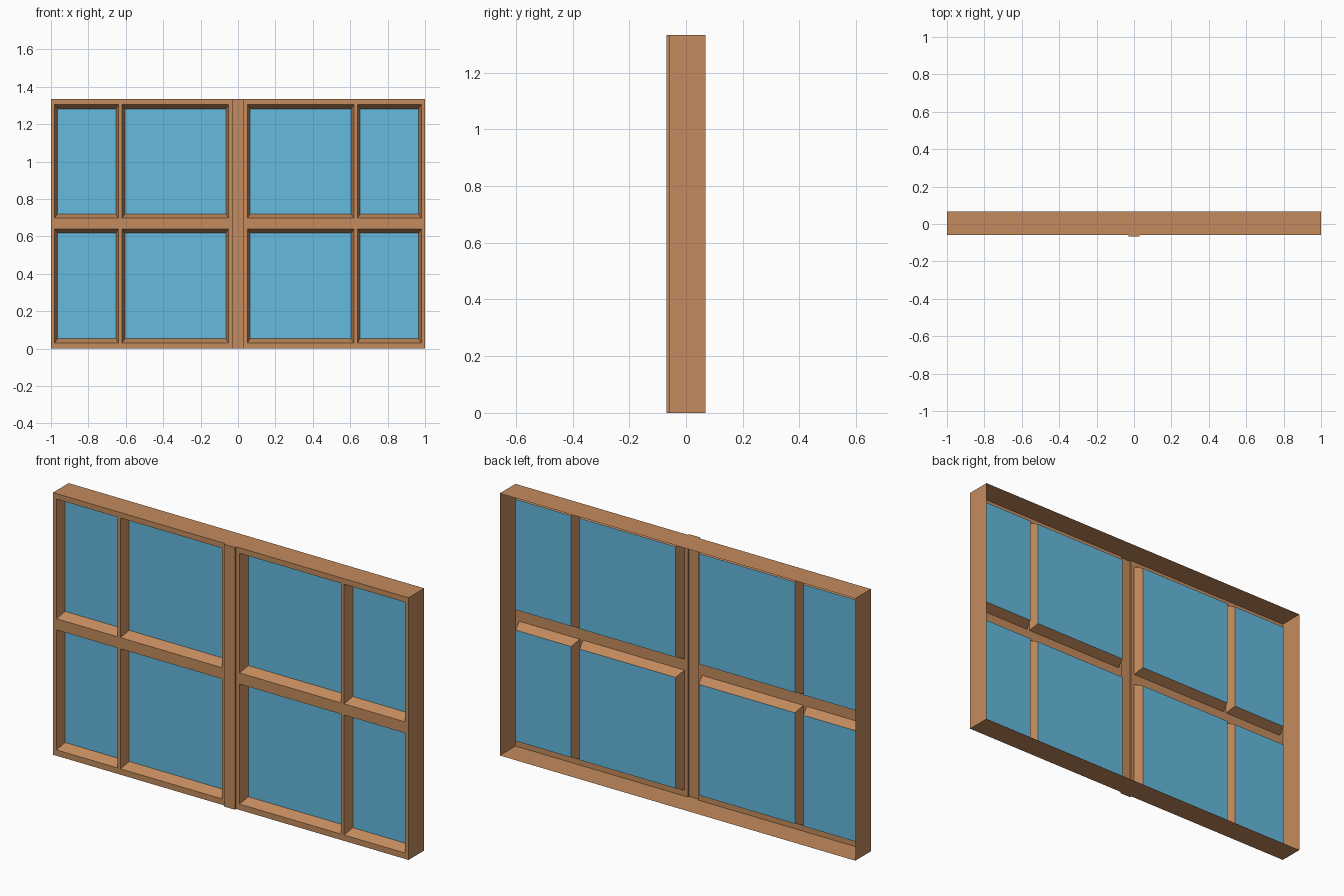
import bpy, bmesh

if "Cube" in bpy.data.objects:
    bpy.data.objects.remove(bpy.data.objects["Cube"])

W, H = 1.0, 1.333                 # half width, height
YF, YB, YG, YP = -0.058, 0.068, -0.01, -0.068   # front sheet, back edge, glass, post face
DX, DZ = 0.015, 0.023             # bevel insets towards the glass


def material(name, rgb):
    m = bpy.data.materials.new(name)
    m.diffuse_color = (*rgb, 1)
    m.use_nodes = True
    m.node_tree.nodes["Principled BSDF"].inputs["Base Color"].default_value = m.diffuse_color
    return m


wood = material("wood", (0.55, 0.26, 0.11))
glass = material("glass", (0.13, 0.49, 0.73))


def make_object(name, quads, mat):
    bm = bmesh.new()
    for q in quads:
        bm.faces.new([bm.verts.new(p) for p in q])
    bmesh.ops.remove_doubles(bm, verts=bm.verts, dist=1e-5)
    me = bpy.data.meshes.new(name)
    bm.to_mesh(me)
    bm.free()
    me.materials.append(mat)
    ob = bpy.data.objects.new(name, me)
    bpy.context.collection.objects.link(ob)
    return ob


def rect(x0, x1, z0, z1, y):
    return [(x0, y, z0), (x1, y, z0), (x1, y, z1), (x0, y, z1)]


def bridge(a, b):
    return [[a[i], a[(i + 1) % 4], b[(i + 1) % 4], b[i]] for i in range(4)]


# Grid lines of the front face; panes lie between the listed pairs
half = [0.03, 0.05, 0.62, 0.638, 0.98, W]
xs = [-x for x in reversed(half)] + half
zs = [0, 0.03, 0.64, 0.697, 1.305, H]
pane_cols, pane_rows = (1, 3, 7, 9), (1, 3)

sheet, bevels, panes = [], [], []
for i in range(len(xs) - 1):
    if i == 5:                    # channel of the centre post
        continue
    for j in range(len(zs) - 1):
        x0, x1, z0, z1 = xs[i], xs[i + 1], zs[j], zs[j + 1]
        outer = rect(x0, x1, z0, z1, YF)
        if i in pane_cols and j in pane_rows:
            inner = rect(x0 + DX, x1 - DX, z0 + DZ, z1 - DZ, YG)
            bevels += bridge(outer, inner)
            panes.append(inner)
        else:
            sheet.append(outer)

# Thin surround walls, open at the back
walls = bridge(rect(-W, W, 0, H, YB), rect(-W, W, 0, H, YF))
make_object("surround_walls", walls, wood)
make_object("front_frame", sheet, wood)
make_object("pane_bevels", bevels, wood)
make_object("glass_panes", panes, glass)

# Raised centre post, hollow behind
front = rect(-0.03, 0.03, 0, H, YP)
make_object("centre_post", [front] + bridge(front, rect(-0.03, 0.03, 0, H, YF)), wood)

# Consistent outward normals on the bevel, post and wall shells
for ob in bpy.context.collection.objects:
    bm = bmesh.new()
    bm.from_mesh(ob.data)
    for f in bm.faces:
        f.normal_update()
        c, n = f.calc_center_median(), f.normal
        if ob.name in ("surround_walls", "centre_post"):
            flip = n.x * c.x + n.z * (c.z - H / 2) + n.y * c.y < 0
        else:
            flip = n.y > 0
        if flip:
            f.normal_flip()
    bm.to_mesh(ob.data)
    bm.free()
